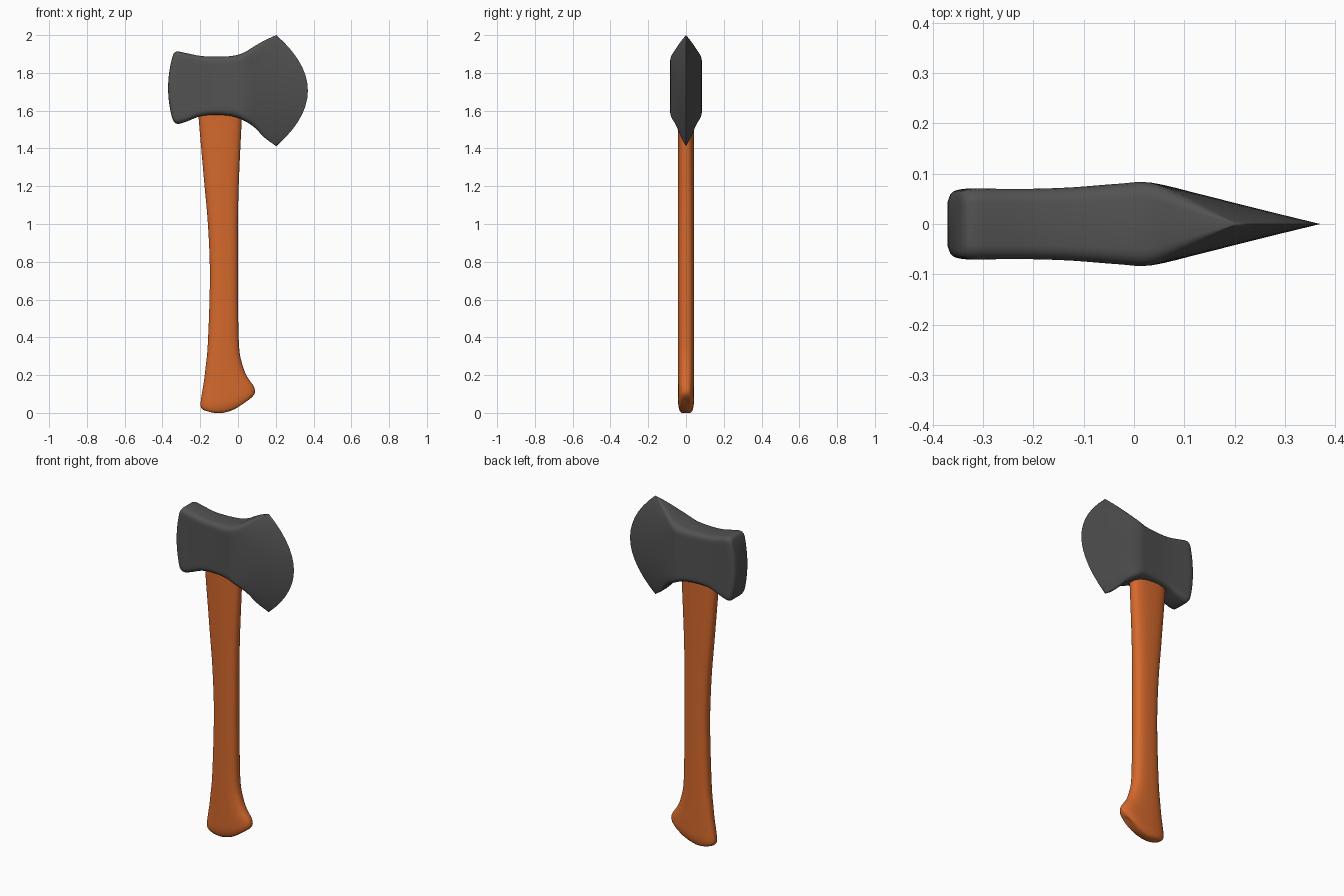
import bpy, bmesh
from math import sin, cos, pi

if "Cube" in bpy.data.objects:
    bpy.data.objects.remove(bpy.data.objects["Cube"])


def smooth_stations(stations, steps):
    """Catmull-Rom interpolation through rows of section parameters."""
    out = []
    last = len(stations) - 1
    for i in range(last):
        p0, p1 = stations[max(i - 1, 0)], stations[i]
        p2, p3 = stations[i + 1], stations[min(i + 2, last)]
        for k in range(steps):
            t = k / steps
            out.append([0.5 * (2 * b + (c - a) * t + (2 * a - 5 * b + 4 * c - d) * t ** 2
                               + (3 * b - a - 3 * c + d) * t ** 3)
                        for a, b, c, d in zip(p0, p1, p2, p3)])
    return out + [list(stations[-1])]


def loft(name, half_rings, color, angle):
    """Mirror half sections (x, y, z) across y = 0, bridge them and cap the ends."""
    bm = bmesh.new()
    rings = []
    for half in half_rings:
        pts = [(x, -y, z) for x, y, z in half] + list(reversed(half))
        rings.append([bm.verts.new(p) for p in pts])
    n = len(rings[0])
    for a, b in zip(rings, rings[1:]):
        for i in range(n):
            j = (i + 1) % n
            bm.faces.new((a[i], a[j], b[j], b[i]))
    caps = [rings[0]]
    if max(y for _, y, _ in half_rings[-1]) > 0.001:
        caps.append(rings[-1])
    for r in caps:
        for i in range(n // 2 - 1):
            bm.faces.new((r[i], r[i + 1], r[n - 2 - i], r[n - 1 - i]))
    bmesh.ops.remove_doubles(bm, verts=bm.verts[:], dist=0.0003)
    bmesh.ops.recalc_face_normals(bm, faces=bm.faces[:])
    mesh = bpy.data.meshes.new(name)
    bm.to_mesh(mesh)
    bm.free()
    obj = bpy.data.objects.new(name, mesh)
    bpy.context.collection.objects.link(obj)
    mat = bpy.data.materials.new(name + "_material")
    mat.diffuse_color = (*color, 1)
    mat.use_nodes = True
    mat.node_tree.nodes["Principled BSDF"].inputs["Base Color"].default_value = mat.diffuse_color
    mesh.materials.append(mat)
    bpy.ops.object.select_all(action='DESELECT')
    obj.select_set(True)
    bpy.context.view_layer.objects.active = obj
    bpy.ops.object.shade_smooth_by_angle(angle=angle)
    return obj


def head_section(mid_x, edge_x, top, bottom, hy):
    """Rounded rectangle bowed along x from its middle to its top and bottom."""
    hy = max(hy, 0)
    r = 0.4 * hy
    arc = [(hy - r + r * sin(k * pi / 8), r - r * cos(k * pi / 8)) for k in range(5)]
    low, high = bottom + r, top - r
    yz = [(y, bottom + d) for y, d in arc]
    yz += [(hy, low + (high - low) * k / 14) for k in range(1, 14)]
    yz += [(y, top - d) for y, d in reversed(arc)]
    centre, h = (top + bottom) / 2, (top - bottom) / 2
    return [(mid_x + (edge_x - mid_x) * ((z - centre) / h) ** 2, y, z) for y, z in yz]


def handle_section(xl, zl, xr, zr, hy, sag):
    """Flattened oval spanning left to right outline points."""
    half = []
    for i in range(16):
        a = (i + 0.5) * pi / 16
        c = cos(a)
        u = -abs(c) ** 0.75 * (1 if c > 0 else -1)
        t = (u + 1) / 2
        half.append((xl + (xr - xl) * t, hy * sin(a) ** 0.75,
                     zl + (zr - zl) * t - sag * (1 - u * u)))
    return half


# Axe head, butt to cutting edge: mid x, corner x, top z, bottom z, half thickness
head = [
    (-.370, -.350, 1.875, 1.565, .045),
    (-.361, -.338, 1.905, 1.540, .063),
    (-.335, -.316, 1.913, 1.530, .070),
    (-.280, -.270, 1.904, 1.543, .070),
    (-.200, -.200, 1.890, 1.570, .070),
    (-.120, -.120, 1.886, 1.578, .073),
    (-.030, -.030, 1.890, 1.570, .080),
    (.035, .030, 1.907, 1.548, .082),
    (.140, .085, 1.940, 1.513, .057),
    (.255, .143, 1.973, 1.455, .028),
    (.370, .203, 2.000, 1.412, .000),
]
loft("axe_head", [head_section(*s) for s in smooth_stations(head, 4)],
     (.085, .085, .085), 0.7)

# Handle, bottom to top: left x, z, right x, z, half thickness, bottom sag
handle = [
    (-.170, .012, .050, .068, .022, .036),
    (-.188, .018, .073, .082, .034, .032),
    (-.199, .042, .090, .108, .042, .020),
    (-.192, .100, .083, .142, .043, .005),
    (-.181, .165, .050, .190, .043, .000),
    (-.172, .240, .025, .250, .043, .000),
    (-.161, .350, .006, .350, .043, .000),
    (-.151, .600, .000, .600, .043, .000),
    (-.150, .800, .000, .800, .043, .000),
    (-.161, 1.02, .000, 1.02, .043, .000),
    (-.180, 1.23, .005, 1.23, .043, .000),
    (-.208, 1.55, .020, 1.55, .043, .000),
    (-.215, 1.65, .025, 1.65, .043, .000),
]
loft("handle", [handle_section(*s) for s in smooth_stations(handle, 4)],
     (.66, .14, .025), 0.8)
